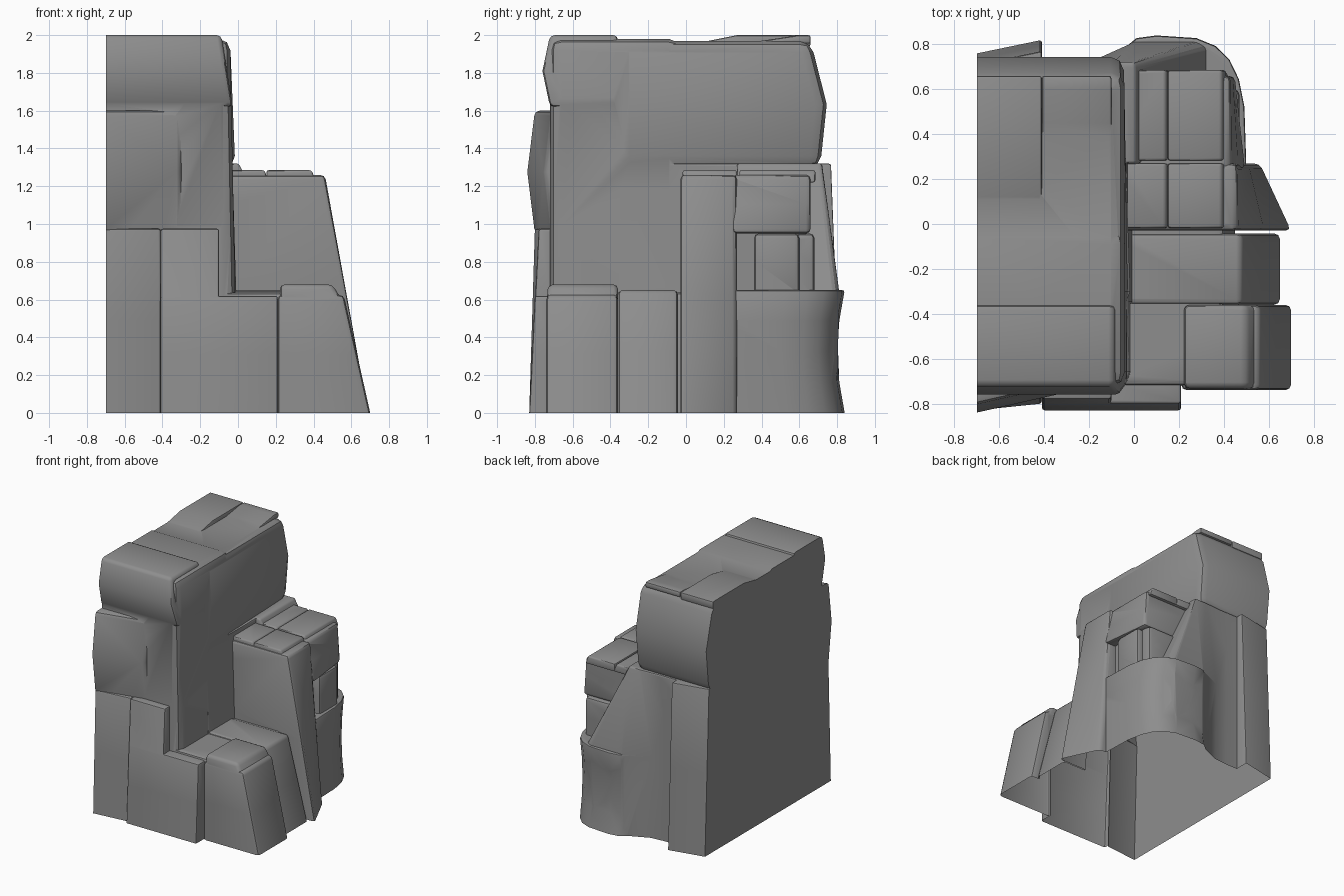
import bpy, bmesh, math

cube = bpy.data.objects.get("Cube")
if cube:
    bpy.data.objects.remove(cube, do_unlink=True)

# Shared seams of the rock: across (x), along (y) and up (z)
WALL, STRIP, CORE, STEP_END = -0.7, -0.41, -0.1, 0.21
FACE, SPLIT, MIDDLE, SEAM, BACK = -0.72, -0.36, -0.03, 0.27, 0.66
GROUND, LEDGE, HOLLOW, SHOULDER, CREST = 0, 0.65, 0.95, 1.26, 1.98
SHARP, SOFT, ROUND = 0.012, 0.025, 0.06

GREY = (0.27, 0.27, 0.27, 1)
stone = bpy.data.materials.new("stone grey")
stone.use_nodes = True
stone.diffuse_color = GREY
shader = stone.node_tree.nodes["Principled BSDF"]
shader.inputs["Base Color"].default_value = GREY
shader.inputs["Roughness"].default_value = 0.9

parts = bpy.data.collections.new("rock_parts")
bpy.context.scene.collection.children.link(parts)


def loft(name, sections, bevel):
    """Stack outlines (height, points) into a solid and round its exposed edges."""
    bm = bmesh.new()
    rings = [[bm.verts.new((x, y, z)) for x, y in points] for z, points in sections]
    count = len(rings[0])
    bm.faces.new(rings[0][::-1])
    bm.faces.new(rings[-1])
    for low, high in zip(rings, rings[1:]):
        for i in range(count):
            j = (i + 1) % count
            bm.faces.new((low[i], low[j], high[j], high[i]))
    bm.normal_update()

    def exposed(edge):
        ends = [vert.co for vert in edge.verts]
        on_ground = all(co.z <= GROUND for co in ends)
        on_cut = all(co.x < WALL + SHARP for co in ends)
        return not on_ground and not on_cut and edge.calc_face_angle(0) > math.radians(35)

    bmesh.ops.bevel(bm, geom=[edge for edge in bm.edges if exposed(edge)], offset=bevel,
                    segments=2, profile=0.5, affect='EDGES', clamp_overlap=True)
    bmesh.ops.triangulate(bm, faces=bm.faces)
    mesh = bpy.data.meshes.new(name)
    bm.to_mesh(mesh)
    bm.free()
    mesh.materials.append(stone)
    parts.objects.link(bpy.data.objects.new(name, mesh))


def block(name, x, y, z, bevel=SOFT, skew_x=0, skew_back=0, skew_front=0, **spread):
    """Box whose sides flare out towards the bottom or swell at mid height.
    The corners on the +x side can be skewed."""
    sections = []
    for t in (0, 0.5, 1):
        def out(side):
            flare = spread.get("flare_" + side, 0)
            swell = spread.get("swell_" + side, 0)
            return flare * (1 - t) + swell * (1 - abs(2 * t - 1))

        left, right = x[0], x[1] + out("right")
        front, back = y[0] - out("front"), y[1] + out("back")
        outline = [(left, front), (right, front + skew_front),
                   (right + skew_x * (1 - t), back + skew_back), (left, back)]
        sections.append((z[0] + (z[1] - z[0]) * t, outline))
    loft(name, sections, bevel)


# Tall tower
block("tower_front", x=(WALL, MIDDLE - SHARP), y=(FACE, MIDDLE), z=(GROUND, CREST), bevel=ROUND,
      flare_right=0.04)
block("tower_top_front", x=(WALL, CORE + SHARP), y=(FACE, SPLIT), z=(1.62, 2), bevel=SOFT,
      flare_right=ROUND, swell_front=0.04)
block("tower_back_lower", x=(WALL, MIDDLE), y=(SPLIT, 0.71), z=(GROUND, 1.32), bevel=SHARP,
      flare_right=0.04)
block("tower_back_upper", x=(WALL, MIDDLE - SHARP), y=(SPLIT, BACK), z=(1.3, CREST - SHARP),
      bevel=ROUND, flare_right=0.03, skew_x=-0.04, flare_back=0.05, swell_back=0.06)
block("tower_top_back_left", x=(WALL, STRIP), y=(SEAM, BACK), z=(1.94, 2), bevel=SHARP,
      flare_front=0.3)
block("tower_top_back", x=(STRIP, CORE), y=(0.6, BACK), z=(CREST - SOFT, 2), bevel=SHARP,
      flare_front=0.3)

# Columns standing against the tower
block("front_left_column_lower", x=(WALL, STRIP), y=(-0.8, MIDDLE), z=(GROUND, HOLLOW + SOFT),
      bevel=SHARP, skew_front=0.03, flare_front=0.03)
block("front_left_column_upper", x=(WALL, -0.3), y=(-0.8, MIDDLE), z=(HOLLOW, 1.6),
      skew_front=0.09, swell_front=0.04)
block("back_left_column", x=(WALL, STRIP), y=(0.5, 0.71), z=(GROUND, 1.32), bevel=SHARP,
      skew_back=0.06, flare_back=0.05)

# Stepped slab at the front
block("front_step_high", x=(STRIP, CORE), y=(-0.78, MIDDLE), z=(GROUND, HOLLOW + SOFT),
      bevel=SHARP, flare_front=0.05)
block("front_step_low", x=(STRIP, STEP_END), y=(-0.8, SPLIT), z=(GROUND, 0.62),
      bevel=SHARP, flare_front=0.03)

# Low ledge
block("ledge_core", x=(CORE, 0.4), y=(FACE, MIDDLE + SOFT), z=(GROUND, LEDGE - SHARP),
      flare_right=0.05)
block("ledge_side", x=(CORE, 0.48), y=(SPLIT, MIDDLE - SHARP), z=(GROUND, LEDGE),
      flare_right=0.17)
block("ledge_corner", x=(STEP_END, 0.56), y=(-0.74, SPLIT), z=(GROUND, LEDGE - SOFT),
      flare_right=0.14)
block("ledge_corner_cap", x=(STEP_END + SHARP, 0.5), y=(-0.73, SPLIT), z=(0.55, 0.68),
      flare_right=0.08, flare_front=SHARP)

# Middle shoulder
block("shoulder_front", x=(CORE, 0.46), y=(MIDDLE, SEAM), z=(GROUND, SHOULDER),
      flare_right=0.24, skew_x=-0.14)
block("shoulder_back", x=(CORE, 0.43), y=(SEAM - SOFT, BACK), z=(HOLLOW, SHOULDER),
      flare_right=0.07, skew_x=-0.05)
for place, (front, back) in {"front": (MIDDLE, SEAM), "back": (SEAM, BACK + SOFT)}.items():
    for lane, (left, right) in {"inner": (CORE, 0.14), "outer": (0.15, 0.39)}.items():
        block("shoulder_cap_" + lane + "_" + place, x=(left, right), y=(front + SHARP, back),
              z=(HOLLOW + SEAM, SHOULDER + SOFT), bevel=SHARP, flare_right=SOFT)

# Recessed stones between shoulder and foot
block("recess_core", x=(CORE, 0.41), y=(MIDDLE + SOFT, 0.64), z=(0.6, 1))
block("recess_stone_side", x=(CORE, 0.47), y=(-SPLIT, 0.6), z=(LEDGE - SOFT, HOLLOW))
block("recess_stone_back", x=(CORE, 0.42), y=(0.5, 0.68), z=(LEDGE - SOFT, HOLLOW))


# Rounded foot at the back, slightly waisted
def foot_outline(height):
    depth = 0.57 - 0.04 * math.sin(math.pi * height / LEDGE)
    points = []
    for degrees in range(0, 181, 15):
        angle = math.radians(degrees)
        reach = 0.4 if degrees < 90 else 0.2
        across = math.copysign(abs(math.cos(angle)) ** 0.6, math.cos(angle))
        points.append((0.1 + reach * across, SEAM + depth * abs(math.sin(angle)) ** 0.6))
    return points + [(CORE, MIDDLE + SOFT), (0.4, MIDDLE + SOFT)]


loft("back_foot", [(LEDGE * i / 4, foot_outline(LEDGE * i / 4)) for i in range(5)], SHARP)


# Wall sloping from the tower down onto the foot
def slope_outline(t):
    right, back = MIDDLE + 0.35 * t, 0.71 + 0.1 * t
    return [(STRIP, SEAM), (right, SEAM), (right, back - SOFT), (right - 0.04 * t, back),
            (CORE + 0.1 * t, back), (CORE - 0.1 * t, 0.72), (STRIP, 0.7)]


loft("back_slope", [(GROUND, slope_outline(0.9)), (LEDGE, slope_outline(1)),
                    (1.32, slope_outline(0.1))], SHARP)

# Fuse the parts into one hollow shell that is open underneath
cliff = parts.objects["tower_front"]
parts.objects.unlink(cliff)
bpy.context.scene.collection.objects.link(cliff)
cliff.name = "cliff"
fuse = cliff.modifiers.new("fuse", 'BOOLEAN')
fuse.operation = 'UNION'
fuse.solver = 'EXACT'
fuse.operand_type = 'COLLECTION'
fuse.collection = parts
bpy.ops.object.select_all(action='DESELECT')
bpy.context.view_layer.objects.active = cliff
cliff.select_set(True)
bpy.ops.object.modifier_apply(modifier=fuse.name)
for part in list(parts.objects):
    bpy.data.objects.remove(part, do_unlink=True)
bpy.data.collections.remove(parts)

bm = bmesh.new()
bm.from_mesh(cliff.data)
underside = [face for face in bm.faces if all(vert.co.z < 0.001 for vert in face.verts)]
bmesh.ops.delete(bm, geom=underside, context='FACES')
bm.to_mesh(cliff.data)
bm.free()
bpy.ops.object.shade_smooth_by_angle(angle=math.radians(40))
